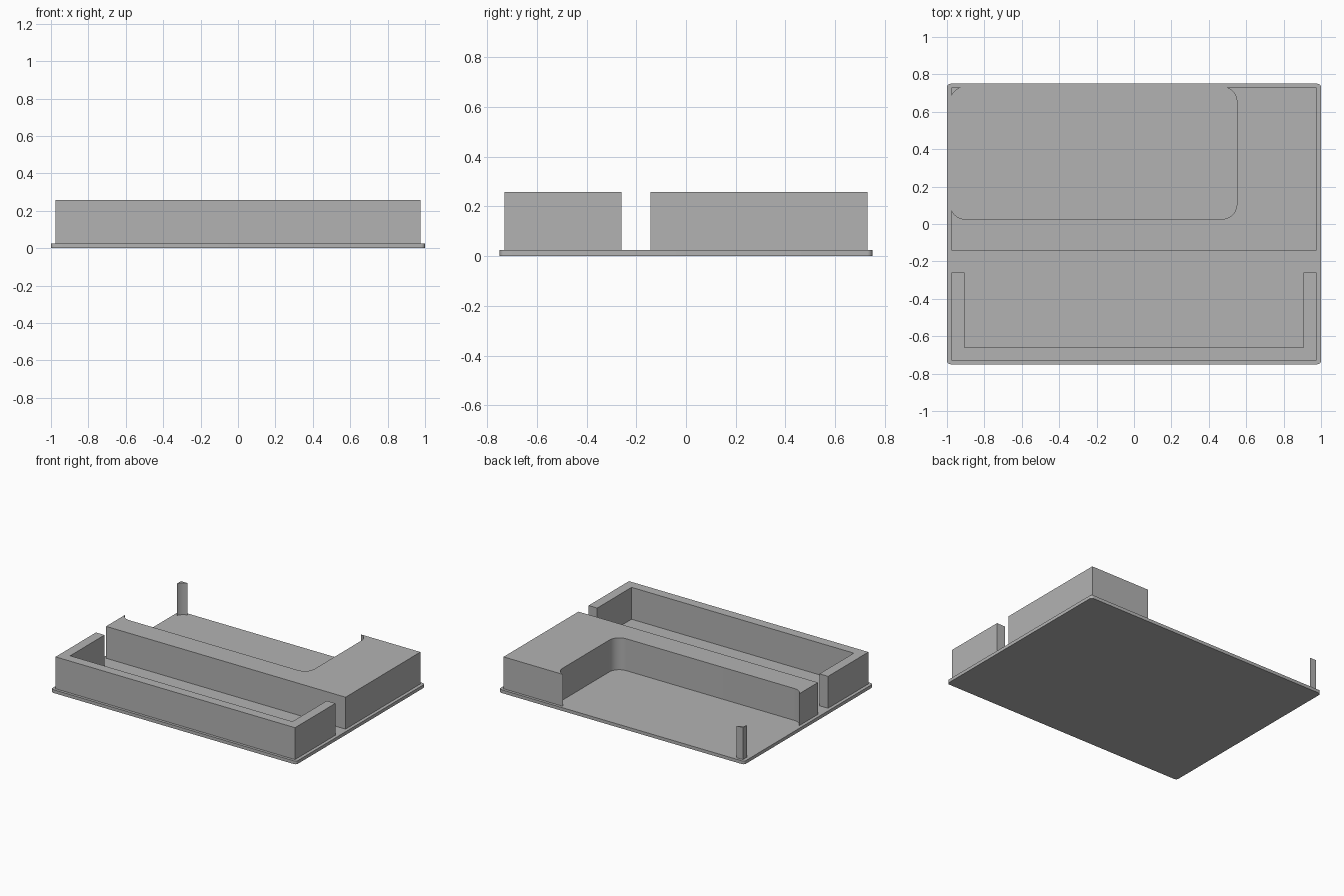
import bpy
import bmesh
from math import asin, acos, cos, sin, pi, radians

if "Cube" in bpy.data.objects:
    bpy.data.objects.remove(bpy.data.objects["Cube"], do_unlink=True)

# Single plain grey material
GREY = (0.45, 0.45, 0.45, 1.0)
grey = bpy.data.materials.new("plain grey")
grey.use_nodes = True
grey.diffuse_color = GREY
grey.node_tree.nodes["Principled BSDF"].inputs["Base Color"].default_value = GREY

BASE_TOP, WALL_TOP = 0.024, 0.259
HALF_X, HALF_Y = 0.976, 0.73


def arc(cx, cy, r, start, end, steps=10):
    """Points along a circular arc, angles in radians."""
    angles = [start + (end - start) * i / steps for i in range(steps + 1)]
    return [(cx + r * cos(a), cy + r * sin(a)) for a in angles]


def extrude_outline(name, outline, bottom, top):
    """Closed prism from a 2D outline."""
    bm = bmesh.new()
    face = bm.faces.new([bm.verts.new((x, y, bottom)) for x, y in outline])
    result = bmesh.ops.extrude_face_region(bm, geom=[face], use_keep_orig=True)
    raised = [v for v in result["geom"] if isinstance(v, bmesh.types.BMVert)]
    bmesh.ops.translate(bm, verts=raised, vec=(0, 0, top - bottom))
    bmesh.ops.recalc_face_normals(bm, faces=bm.faces)
    mesh = bpy.data.meshes.new(name)
    bm.to_mesh(mesh)
    bm.free()
    mesh.materials.append(grey)
    obj = bpy.data.objects.new(name, mesh)
    bpy.context.collection.objects.link(obj)
    bpy.ops.object.select_all(action="DESELECT")
    obj.select_set(True)
    bpy.context.view_layer.objects.active = obj
    bpy.ops.object.shade_smooth_by_angle(angle=radians(30))
    return obj


# Base plate with small rounded corners
r = 0.02
plate = []
for i, (sx, sy) in enumerate([(1, 1), (-1, 1), (-1, -1), (1, -1)]):
    plate += arc(sx * (1 - r), sy * (0.75 - r), r, i * pi / 2, (i + 1) * pi / 2, 6)
extrude_outline("base_plate", plate, 0, BASE_TOP)

# U-shaped front wall
inner_x, inner_y, open_y = 0.906, -0.66, -0.26
half = [(HALF_X, -HALF_Y), (HALF_X, open_y), (inner_x, open_y), (inner_x, inner_y)]
front_wall = half + [(-x, y) for x, y in reversed(half)]
extrude_outline("front_wall", front_wall, BASE_TOP, WALL_TOP)

# Rounded pocket slightly overshoots the block's left and back sides
R = 0.08
left, right, low, high = -0.982 + R, 0.55 - R, 0.026 + R, 0.733 - R
back_angle = asin((HALF_Y - high) / R)
side_angle = acos((-HALF_X - left) / R)

# L-shaped block around the pocket
block = [(-HALF_X, -0.142), (HALF_X, -0.142), (HALF_X, HALF_Y)]
block += arc(right, high, R, back_angle, 0)
block += arc(right, low, R, 0, -pi / 2)
block += arc(left, low, R, -pi / 2, -side_angle)
extrude_outline("pocket_block", block, BASE_TOP, WALL_TOP)

# Leftover post in the back right corner
post = [(-HALF_X, HALF_Y)] + arc(left, high, R, side_angle, pi - back_angle)
extrude_outline("corner_post", post, BASE_TOP, WALL_TOP)
